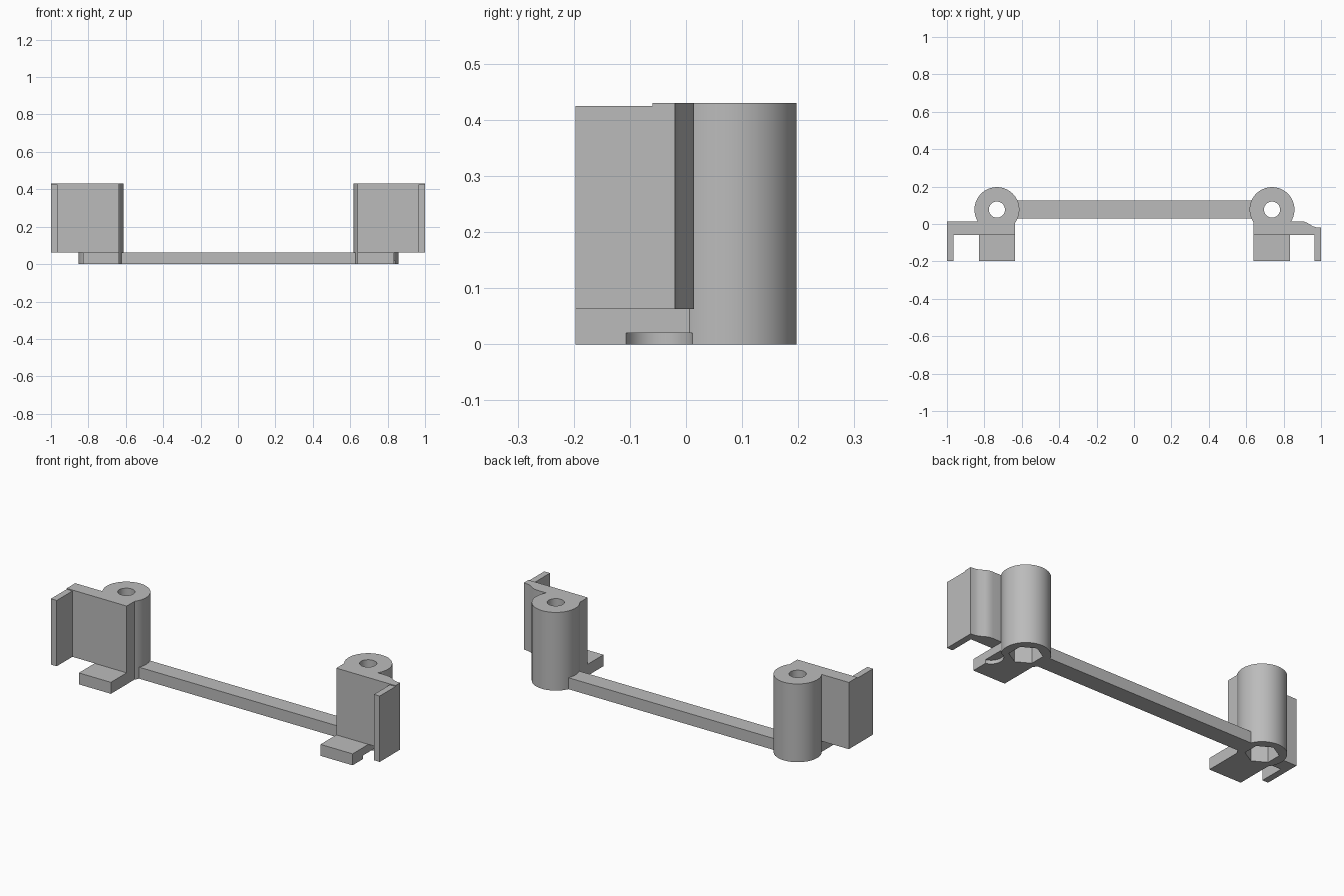
import bpy
import bmesh
import math

if "Cube" in bpy.data.objects:
    bpy.data.objects.remove(bpy.data.objects["Cube"])

GREY = (0.5, 0.5, 0.5, 1)
plastic = bpy.data.materials.new("grey plastic")
plastic.use_nodes = True
plastic.diffuse_color = GREY
plastic.node_tree.nodes["Principled BSDF"].inputs["Base Color"].default_value = GREY

TOP, BASE = 0.43, 0.063      # bracket top, foot and bar thickness
FRONT = -0.197
TOWER_Y, TOWER_R = 0.077, 0.12


def prism(name, outline, z0, z1):
    """Extrude a flat outline from z0 to z1."""
    bm = bmesh.new()
    face = bm.faces.new([bm.verts.new((x, y, z0)) for x, y in outline])
    moved = bmesh.ops.extrude_face_region(bm, geom=[face])["geom"]
    bmesh.ops.translate(bm, vec=(0, 0, z1 - z0),
                        verts=[v for v in moved if isinstance(v, bmesh.types.BMVert)])
    bmesh.ops.recalc_face_normals(bm, faces=bm.faces)
    mesh = bpy.data.meshes.new(name)
    bm.to_mesh(mesh)
    bm.free()
    mesh.materials.append(plastic)
    obj = bpy.data.objects.new(name, mesh)
    bpy.context.collection.objects.link(obj)
    return obj


def box(x0, x1, y0, y1):
    return [(x0, y0), (x1, y0), (x1, y1), (x0, y1)]


def ring(x, y, radius, sides, turn=0.0):
    angles = [turn + 2 * math.pi * i / sides for i in range(sides)]
    return [(x + radius * math.cos(a), y + radius * math.sin(a)) for a in angles]


def combine(target, other, operation):
    """Apply a boolean and discard the helper object."""
    other.hide_render = True
    mod = target.modifiers.new(operation.lower(), "BOOLEAN")
    mod.operation = operation
    mod.solver = "EXACT"
    mod.object = other
    bpy.context.view_layer.objects.active = target
    bpy.ops.object.modifier_apply(modifier=mod.name)
    bpy.data.objects.remove(other)


def bracket(name, cx, foot, plate, flange):
    tower = prism(name, ring(cx, TOWER_Y, TOWER_R, 64), 0, TOP)
    # Clamp plate, outer flange and foot join the round tower
    combine(tower, prism("plate", plate, BASE, TOP), "UNION")
    combine(tower, prism("flange", flange, BASE, TOP - 0.005), "UNION")
    combine(tower, prism("foot", foot, 0, BASE), "UNION")
    # Screw hole with hexagonal nut pocket below
    combine(tower, prism("hole", ring(cx, TOWER_Y, 0.043, 40), -0.1, 0.6), "DIFFERENCE")
    combine(tower, prism("nut", ring(cx, TOWER_Y, 0.083, 6, math.pi / 2), -0.1, 0.2), "DIFFERENCE")
    return tower


# Right bracket: straight plate
right = bracket("right_bracket", -0.733, box(-0.83, -0.635, FRONT, 0.012),
                box(-1, -0.635, -0.06, 0.014), box(-1, -0.965, FRONT, -0.05))

# Left bracket: the back of the plate steps down towards the flange
stepped = [(0.64, -0.06), (1, -0.06), (1, -0.02), (0.975, -0.018), (0.955, -0.012),
           (0.93, 0.004), (0.912, 0.012), (0.89, 0.014), (0.64, 0.014)]
left = bracket("left_bracket", 0.738, box(0.64, 0.835, FRONT, 0.012),
               stepped, box(0.965, 1, FRONT, -0.05))
# Round relief under the outer edge of the left foot
combine(left, prism("relief", ring(0.85, -0.048, 0.061, 40), -0.1, 0.02), "DIFFERENCE")

# Bar between the towers
bar = prism("connecting_bar", box(-0.626, 0.631, 0.03, 0.125), 0, BASE)

bpy.ops.object.select_all(action="DESELECT")
for part in (right, left):
    part.select_set(True)
bpy.context.view_layer.objects.active = left
bpy.ops.object.shade_smooth_by_angle(angle=math.radians(30))
